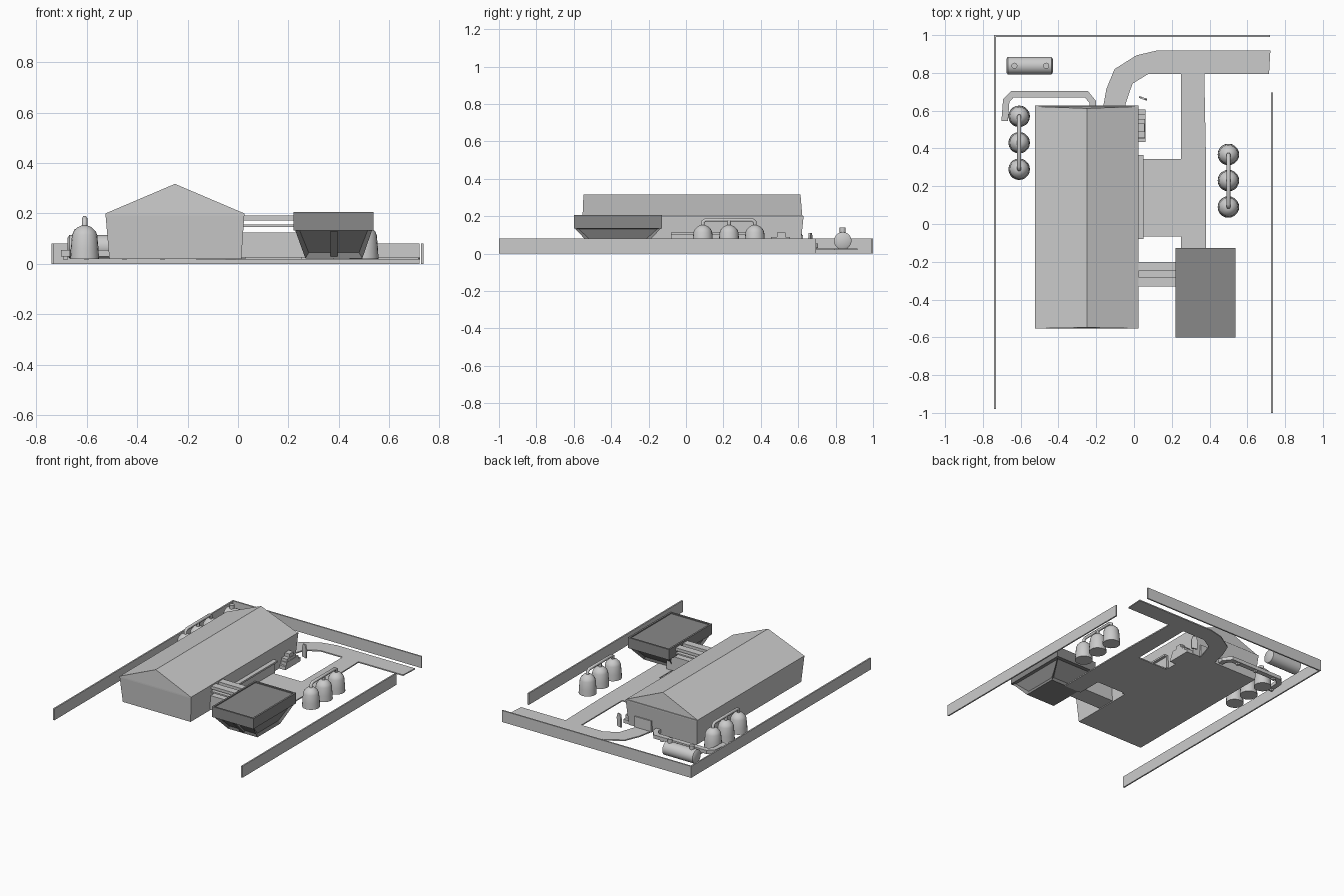
import bpy, bmesh, math
from mathutils import Vector

if "Cube" in bpy.data.objects:
    bpy.data.objects.remove(bpy.data.objects["Cube"])


def finish(name, bm, mat=None, smooth=False):
    bmesh.ops.recalc_face_normals(bm, faces=bm.faces)
    me = bpy.data.meshes.new(name)
    bm.to_mesh(me)
    bm.free()
    ob = bpy.data.objects.new(name, me)
    bpy.context.collection.objects.link(ob)
    if mat:
        me.materials.append(mat)
    if smooth:
        bpy.ops.object.select_all(action='DESELECT')
        ob.select_set(True)
        bpy.context.view_layer.objects.active = ob
        bpy.ops.object.shade_smooth_by_angle(angle=math.radians(35))
    return ob


def loft(bm, rings, caps=True):
    """Skin a list of equal-length rings."""
    vs = [[bm.verts.new(p) for p in r] for r in rings]
    n = len(vs[0])
    sides = []
    for a, b in zip(vs, vs[1:]):
        for i in range(n):
            sides.append(bm.faces.new((a[i], a[(i + 1) % n], b[(i + 1) % n], b[i])))
    if caps:
        bm.faces.new(vs[0][::-1])
        bm.faces.new(vs[-1])
    return sides


def rect(x0, x1, y0, y1, z):
    return [(x0, y0, z), (x1, y0, z), (x1, y1, z), (x0, y1, z)]


def box(name, x0, x1, y0, y1, z0, z1, mat=None):
    bm = bmesh.new()
    loft(bm, [rect(x0, x1, y0, y1, z0), rect(x0, x1, y0, y1, z1)])
    return finish(name, bm, mat)


def slab(name, outline, z0, z1):
    bm = bmesh.new()
    loft(bm, [[(x, y, z) for x, y in outline] for z in (z0, z1)])
    return finish(name, bm)


def lathe(name, x, y, profile, n=20):
    bm = bmesh.new()
    loft(bm, [[(x + r * math.cos(2 * math.pi * i / n), y + r * math.sin(2 * math.pi * i / n), z)
               for i in range(n)] for r, z in profile])
    return finish(name, bm, smooth=True)


def pipe(name, pts, r):
    cu = bpy.data.curves.new(name, 'CURVE')
    cu.dimensions = '3D'
    cu.bevel_depth = r
    cu.bevel_resolution = 1
    cu.use_fill_caps = True
    sp = cu.splines.new('POLY')
    sp.points.add(len(pts) - 1)
    for p, c in zip(sp.points, pts):
        p.co = (*c, 1)
    ob = bpy.data.objects.new(name, cu)
    bpy.context.collection.objects.link(ob)


dark = bpy.data.materials.new("dark_grey")
dark.diffuse_color = (0.25, 0.25, 0.25, 1)
dark.use_nodes = True
dark.node_tree.nodes["Principled BSDF"].inputs["Base Color"].default_value = dark.diffuse_color

# Perimeter walls
box("left_wall", -0.74, -0.73, -0.98, 1.0, 0, 0.08)
box("back_wall", -0.73, 0.72, 0.99, 1.0, 0, 0.08)
box("right_wall", 0.725, 0.735, -1.0, 0.695, 0, 0.08)

# Main hall: leaning walls and pitched roof
bm = bmesh.new()
loft(bm, [rect(-0.51, 0.013, -0.54, 0.61, 0.02),
          rect(-0.525, 0.025, -0.553, 0.628, 0.192),
          rect(-0.525, 0.025, -0.553, 0.628, 0.2)])
finish("main_hall", bm)
bm = bmesh.new()
loft(bm, [[(-0.525, y, 0.2), (0.025, y, 0.2), (-0.25, yr, 0.317)]
          for y, yr in ((-0.553, -0.548), (0.622, 0.612))])
finish("main_roof", bm)

# Hall doors
box("side_door", 0.0, 0.03, -0.08, 0.365, 0.02, 0.11)
box("side_door_lintel", 0.0, 0.05, -0.08, 0.365, 0.1, 0.112)
box("back_door", -0.17, -0.04, 0.6, 0.626, 0.02, 0.1)

# Roads and loading pad
slab("curved_road", [(-0.167, 0.6), (-0.146, 0.716), (-0.103, 0.82), (0.013, 0.893), (0.12, 0.918),
                     (0.722, 0.918), (0.715, 0.795), (0.077, 0.795), (-0.008, 0.743), (-0.045, 0.635),
                     (-0.05, 0.6)][::-1], 0.018, 0.026)
slab("cross_road", [(0.25, -0.24), (0.38, -0.24), (0.38, 0.4), (0.372, 0.795), (0.25, 0.795)], 0.018, 0.026)
box("loading_pad", 0.013, 0.25, -0.065, 0.345, 0.018, 0.026)

# Control building: tapered base with recessed windows, upright top with recessed roof
X0, X1, Y0, Y1 = 0.22, 0.538, -0.6, -0.128
bm = bmesh.new()
sides = loft(bm, [rect(0.267, 0.493, -0.49, -0.24, 0.022), rect(X0 + .006, X1 - .006, Y0 + .006, Y1 - .006, 0.135)])
bmesh.ops.recalc_face_normals(bm, faces=bm.faces)
bmesh.ops.inset_individual(bm, faces=sides, thickness=0.022, depth=-0.014)
finish("office_base", bm, dark)
bm = bmesh.new()
loft(bm, [rect(X0, X1, Y0, Y1, 0.133), rect(X0, X1, Y0, Y1, 0.206),
          rect(X0 + .012, X1 - .012, Y0 + .012, Y1 - .012, 0.206),
          rect(X0 + .012, X1 - .012, Y0 + .012, Y1 - .012, 0.199)])
finish("office_top", bm, dark)
bm = bmesh.new()
loft(bm, [rect(0.366, 0.394, -0.495, -0.47, 0.03), rect(0.366, 0.394, -0.59, -0.56, 0.13)])
finish("window_pillar", bm, dark)

# Link between the buildings
box("link_corridor", 0.01, 0.29, -0.33, -0.2, 0.026, 0.125)
for y in (-0.33, -0.25):
    box("link_upper_beam", 0.0, 0.23, y, y + 0.05, 0.172, 0.192)
    box("link_lower_beam", 0.0, 0.23, y, y + 0.05, 0.147, 0.157)

# Silo rows with their joining pipes
profile = [(0.057, 0.02), (0.055, 0.06), (0.05, 0.115), (0.043, 0.13), (0.028, 0.145), (0.012, 0.152)]
for side, x, ys in (("left", -0.608, (0.57, 0.43, 0.29)), ("right", 0.5, (0.368, 0.23, 0.09))):
    for y in ys:
        lathe(side + "_silo", x, y, profile)
    a, m, b = ys
    pipe(side + "_silo_pipe", [(x, a, 0.14), (x, a, 0.17), (x, a - .015, 0.18),
                               (x, b + .015, 0.18), (x, b, 0.17), (x, b, 0.14)], 0.011)
    pipe(side + "_silo_branch", [(x, m, 0.14), (x, m, 0.18)], 0.011)

# Horizontal storage tank with two nozzles
bm = bmesh.new()
n = 20
loft(bm, [[(x, 0.838 + r * math.cos(2 * math.pi * i / n), 0.068 + r * math.sin(2 * math.pi * i / n))
           for i in range(n)]
          for x, r in ((-0.675, 0.036), (-0.668, 0.047), (-0.437, 0.047), (-0.43, 0.036))])
finish("storage_tank", bm, smooth=True)
for x in (-0.633, -0.465):
    lathe("tank_nozzle", x, 0.838, [(0.016, 0.1), (0.016, 0.138)], 12)

# Flat duct from the hall round to the left silos
outer = [(-0.20, 0.6), (-0.20, 0.65), (-0.245, 0.705), (-0.65, 0.705), (-0.693, 0.662), (-0.702, 0.545)]
inner = [(-0.667, 0.545), (-0.66, 0.645), (-0.638, 0.67), (-0.26, 0.67), (-0.235, 0.64), (-0.235, 0.6)]
slab("duct", outer + inner, 0.03, 0.055)
for x, y in ((-0.684, 0.57), (-0.6, 0.688), (-0.45, 0.688), (-0.3, 0.688)):
    box("duct_leg", x - .01, x + .01, y - .01, y + .01, 0.018, 0.032)

# Stepped machinery beside the hall
for y0, y1, x1, z0, z1 in ((0.435, 0.605, 0.06, 0.02, 0.045), (0.45, 0.58, 0.06, 0.045, 0.068),
                           (0.455, 0.555, 0.058, 0.068, 0.088), (0.487, 0.533, 0.055, 0.088, 0.112)):
    box("machine_step", 0.0, x1, y0, y1, z0, z1)

# Small sign panel, turned slightly
bm = bmesh.new()
outline = [(-0.02, 0.02), (0.02, 0.02), (0.022, 0.08), (0.012, 0.11), (-0.012, 0.11), (-0.022, 0.08)]
d = Vector((0.94, -0.34, 0))
nrm = Vector((0.34, 0.94, 0)) * 0.005
c = Vector((0.048, 0.665, 0))
loft(bm, [[c + d * u + Vector((0, 0, z)) + nrm * s for u, z in outline] for s in (-1, 1)])
finish("sign_panel", bm)
